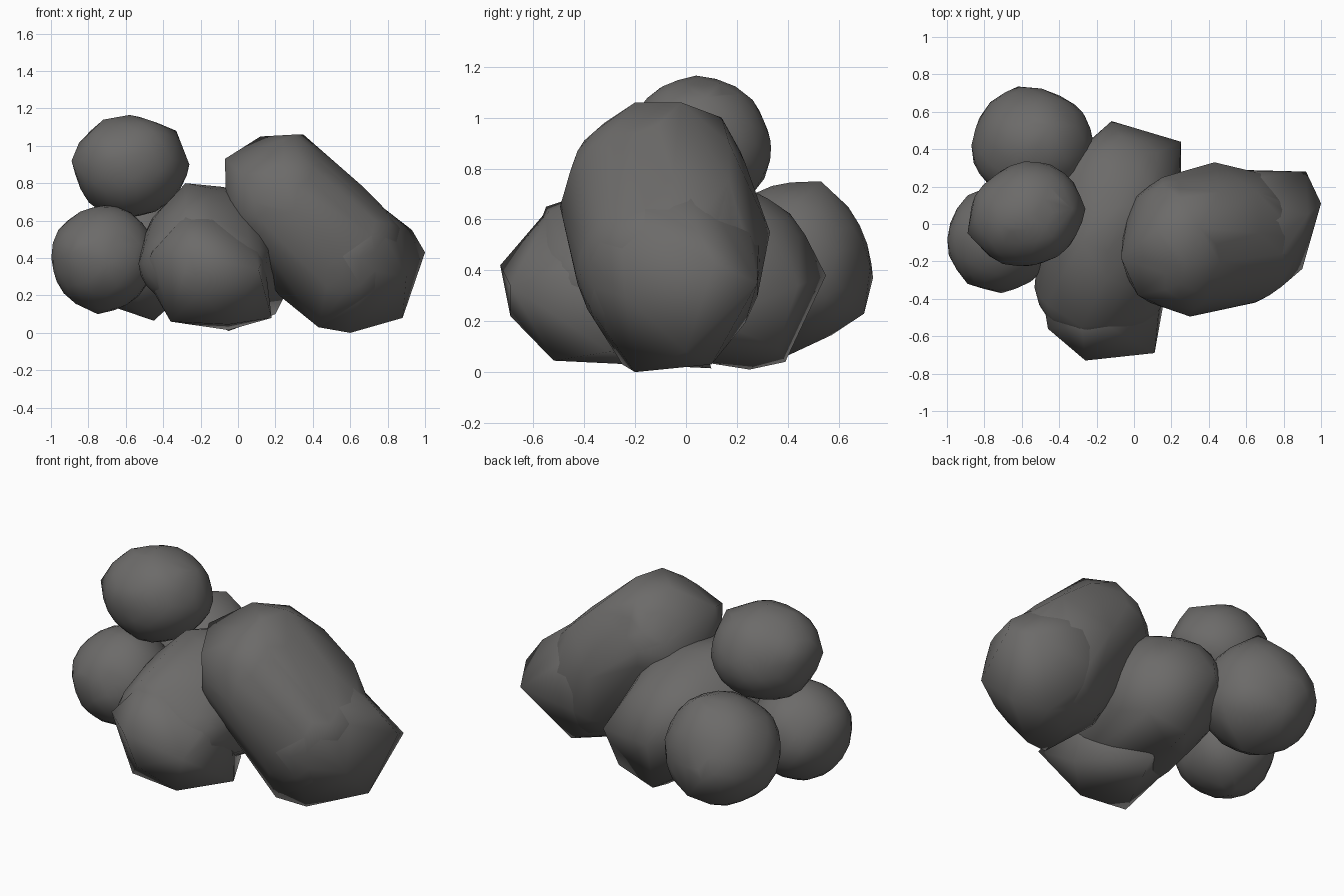
import bpy, bmesh, math
from mathutils import Vector, Euler, noise

stone = bpy.data.materials.new("dark grey stone")
stone.diffuse_color = (0.15, 0.146, 0.142, 1)


def rock(name, blobs, corners=(), rough=0.05):
    """Convex boulder wrapped around rough ellipsoids and a few chipped corners.
    blob = (centre, radii, rotation in degrees)"""
    bm = bmesh.new()
    for centre, radii, rot in blobs:
        c = Vector(centre)
        turn = Euler([math.radians(a) for a in rot]).to_matrix()
        made = bmesh.ops.create_icosphere(bm, subdivisions=3, radius=1)
        for v in made["verts"]:
            k = 1 + rough * noise.noise(v.co * 1.7 + c * 5)
            v.co = c + turn @ Vector([p * r * k for p, r in zip(v.co, radii)])
    for p in corners:
        bm.verts.new(p)
    # keep only the points, then wrap them again
    pts = [v.co.copy() for v in bm.verts]
    bm.free()
    bm = bmesh.new()
    for p in pts:
        bm.verts.new(p)
    bmesh.ops.convex_hull(bm, input=bm.verts[:])
    bmesh.ops.delete(bm, geom=[v for v in bm.verts if not v.link_faces], context="VERTS")
    bmesh.ops.recalc_face_normals(bm, faces=bm.faces[:])
    for f in bm.faces:
        f.smooth = True
    me = bpy.data.meshes.new(name)
    bm.to_mesh(me)
    bm.free()
    me.materials.append(stone)
    ob = bpy.data.objects.new(name, me)
    bpy.context.collection.objects.link(ob)
    return ob


# three round boulders on the left
rock("top_boulder", [((-0.575, 0.05, 0.888), (0.31, 0.28, 0.268), (-28, 0, 20))],
     [(-0.72, 0.0, 1.14), (-0.33, 0.08, 1.08), (-0.45, 0.31, 0.85), (-0.89, -0.05, 0.92),
      (-0.58, 0.04, 1.165), (-0.26, 0.08, 0.9)])
rock("left_boulder", [((-0.72, -0.08, 0.40), (0.28, 0.28, 0.285), (0, 0, 0))],
     [(-0.71, -0.37, 0.36), (-0.75, -0.06, 0.1), (-0.89, -0.32, 0.43)])
rock("back_boulder", [((-0.54, 0.42, 0.425), (0.33, 0.305, 0.315), (15, 0, 0))],
     [(-0.62, 0.735, 0.37), (-0.45, 0.53, 0.75), (-0.45, 0.4, 0.065), (-0.86, 0.37, 0.4),
      (-0.5, 0.70, 0.23)])

# long middle boulder with a chipped base
rock("middle_boulder", [((-0.14, -0.02, 0.45), (0.36, 0.52, 0.33), (0, 0, -14)),
                        ((-0.18, -0.34, 0.37), (0.345, 0.3, 0.26), (0, 0, 0))],
     [(-0.12, 0.55, 0.38), (0.25, 0.44, 0.34), (0.2, 0.36, 0.1), (-0.05, 0.25, 0.01),
      (-0.28, -0.1, 0.8), (-0.08, 0.02, 0.78), (-0.28, -0.55, 0.65), (-0.15, -0.54, 0.63),
      (-0.05, 0.39, 0.04), (0.25, 0.1, 0.2), (-0.52, -0.28, 0.42)])
rock("middle_base", [((-0.17, -0.34, 0.34), (0.32, 0.3, 0.25), (0, 0, 0))],
     [(-0.26, -0.73, 0.42), (0.11, -0.69, 0.34), (-0.46, -0.56, 0.43), (-0.28, -0.55, 0.63),
      (-0.36, -0.5, 0.06), (-0.05, -0.52, 0.045), (0.18, -0.3, 0.08), (-0.2, -0.69, 0.22),
      (-0.05, 0.1, 0.015), (-0.15, -0.54, 0.62)])

# big leaning boulder on the right: main body and a jagged outer foot
foot = ((0.56, -0.07, 0.41), (0.33, 0.36, 0.36), (0, 25, 0))
rock("leaning_boulder", [((0.24, -0.11, 0.72), (0.30, 0.36, 0.33), (0, 25, 0)), foot],
     [(-0.07, -0.18, 0.93), (-0.06, -0.15, 0.7), (0.12, -0.03, 1.05), (0.3, -0.2, 1.06),
      (0.35, -0.02, 1.06), (0.25, 0.14, 1.0), (0.02, -0.38, 0.85), (0.03, 0.15, 0.8),
      (0.3, -0.495, 0.65), (0.43, 0.33, 0.55), (0.51, -0.1, 0.87), (0.46, 0.17, 0.9),
      (0.67, -0.05, 0.78), (0.66, 0.17, 0.75), (0.75, 0.0, 0.66), (0.22, -0.1, 0.2),
      (0.43, -0.25, 0.03), (0.68, 0.27, 0.5)], rough=0.09)
rock("leaning_boulder_foot", [foot],
     [(0.93, 0.05, 0.55), (1.0, 0.11, 0.43), (0.92, 0.28, 0.35), (0.9, -0.24, 0.3),
      (0.88, 0.0, 0.08), (0.6, -0.2, 0.0), (0.43, -0.25, 0.03), (0.7, 0.1, 0.03),
      (0.65, -0.42, 0.4), (0.75, -0.05, 0.65)], rough=0.09)
